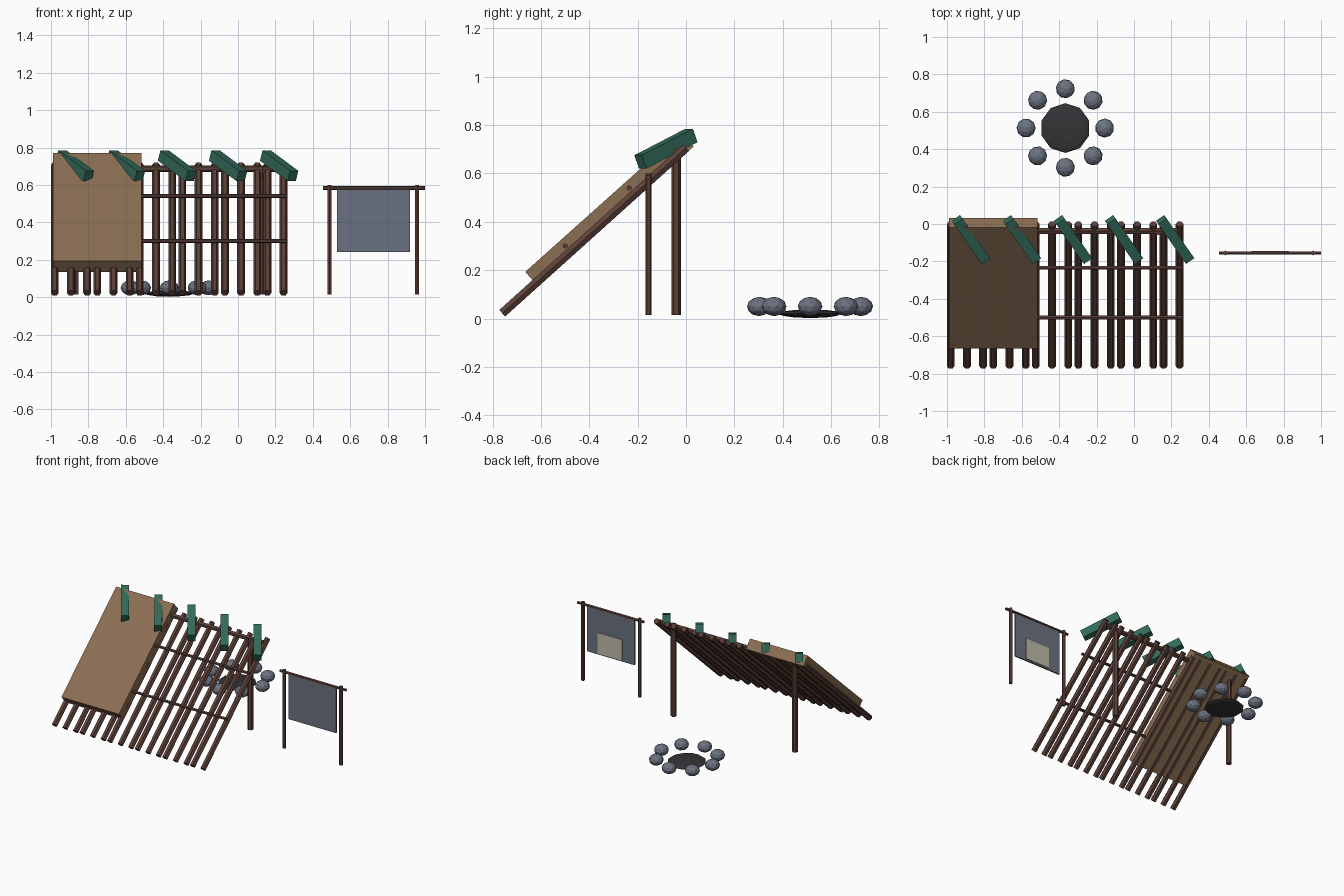
import bpy, bmesh, math
from mathutils import Vector, Matrix

if "Cube" in bpy.data.objects:
    bpy.data.objects.remove(bpy.data.objects["Cube"])


def material(name, rgb):
    m = bpy.data.materials.new(name)
    lin = [((c / 255 + 0.055) / 1.055) ** 2.4 for c in rgb]
    m.diffuse_color = (*lin, 1)
    m.use_nodes = True
    m.node_tree.nodes["Principled BSDF"].inputs["Base Color"].default_value = m.diffuse_color
    return m


WOOD = material("dark wood", (92, 64, 56))
COVER = material("tan cover", (139, 110, 82))
GREEN = material("pine green", (50, 106, 90))
STONE = material("stone grey", (107, 114, 128))
ASH = material("charcoal", (52, 52, 54))
PAPER = material("pale sheet", (190, 186, 170))


def finish(name, bm, mat):
    bmesh.ops.recalc_face_normals(bm, faces=bm.faces)
    me = bpy.data.meshes.new(name)
    bm.to_mesh(me)
    bm.free()
    me.materials.append(mat)
    ob = bpy.data.objects.new(name, me)
    bpy.context.collection.objects.link(ob)
    return ob


def rod(name, a, b, r, corner, mat=WOOD):
    """Six-sided pole from a to b with one corner edge towards `corner`."""
    a, b, u = Vector(a), Vector(b), Vector(corner)
    v = (b - a).normalized().cross(u)
    bm = bmesh.new()
    rings = []
    for p in (a, b):
        rings.append([bm.verts.new(p + r * (u * math.cos(t) + v * math.sin(t)))
                      for t in (k * math.pi / 3 for k in range(6))])
    for ring in rings:
        bm.faces.new(ring)
    for k in range(6):
        n = (k + 1) % 6
        bm.faces.new((rings[0][k], rings[0][n], rings[1][n], rings[1][k]))
    return finish(name, bm, mat)


def box(name, centre, size, mat, rot=None):
    bm = bmesh.new()
    bmesh.ops.create_cube(bm, size=1)
    m = Matrix.Translation(centre) @ (rot or Matrix()) @ Matrix.Diagonal((*size, 1))
    bmesh.ops.transform(bm, matrix=m, verts=bm.verts)
    return finish(name, bm, mat)


def pebble(name, centre, size, mat, turn=0):
    bm = bmesh.new()
    bmesh.ops.create_icosphere(bm, subdivisions=2, radius=1)
    m = Matrix.Translation(centre) @ Matrix.Diagonal((*size, 1)) @ Matrix.Rotation(turn, 4, 'Z')
    bmesh.ops.transform(bm, matrix=m, verts=bm.verts)
    return finish(name, bm, mat)


X, Y, Z = (1, 0, 0), (0, 1, 0), (0, 0, 1)

# Sloping roof poles, unevenly spaced in threes
for i in range(17):
    x = -0.98 + i * 0.0758 + (i % 3) * 0.011
    rod(f"roof_pole_{i + 1}", (x, -0.76, 0.022), (x, 0, 0.706), 0.021, X)

# Back posts, ridge beam and battens
for side, x in (("left", -0.87), ("right", 0.13)):
    rod(f"back_post_{side}", (x, -0.04, 0.015), (x, -0.04, 0.70), 0.0195, Y)
rod("ridge_beam", (-0.98, -0.037, 0.687), (0.24, -0.037, 0.687), 0.018, Z)
rod("upper_batten", (-0.99, -0.235, 0.54), (0.26, -0.235, 0.54), 0.011, Z)
rod("lower_batten", (-0.99, -0.50, 0.30), (0.26, -0.50, 0.30), 0.011, Z)

# Thick cover lying over the left part of the roof
lo, hi = Vector((-0.7525, -0.665, 0.193)), Vector((-0.7525, -0.02, 0.77))
slope = math.atan2(hi.z - lo.z, hi.y - lo.y)
normal = Vector((0, -math.sin(slope), math.cos(slope)))
thick = 0.078
box("roof_cover", (lo + hi) / 2 - normal * thick / 2, (0.475, (hi - lo).length, thick),
    COVER, Matrix.Rotation(slope, 4, 'X'))

# Green boughs laid diagonally along the ridge
bough_rot = (Matrix.Rotation(math.atan2(0.161, 0.231), 4, 'Z')
             @ Matrix.Rotation(math.radians(23), 4, 'X'))
for i in range(5):
    box(f"bough_{i + 1}", (-0.872 + 0.273 * i, -0.083, 0.7025), (0.054, 0.28, 0.06),
        GREEN, bough_rot)

# Free-standing hanging screen
yf = -0.155
for side, x in (("left", 0.49), ("right", 0.958)):
    rod(f"screen_post_{side}", (x, yf, 0.015), (x, yf, 0.60), 0.0125, Y)
rod("screen_top_bar", (0.455, yf, 0.583), (1.0, yf, 0.583), 0.0105, Z)
box("screen_panel", (0.725, yf, 0.41), (0.39, 0.01, 0.335), STONE)
box("screen_back_sheet", (0.728, yf + 0.008, 0.33), (0.20, 0.007, 0.155), PAPER)

# Fire ring
cx, cy = -0.367, 0.513
for i in range(8):
    t = i * math.pi / 4
    pebble(f"ring_stone_{i + 1}", (cx + 0.21 * math.cos(t), cy + 0.21 * math.sin(t), 0.05),
           (0.051, 0.051, 0.04), STONE, i * 0.7)
pebble("ash_bed", (cx, cy, 0.02), (0.133, 0.133, 0.018), ASH)
